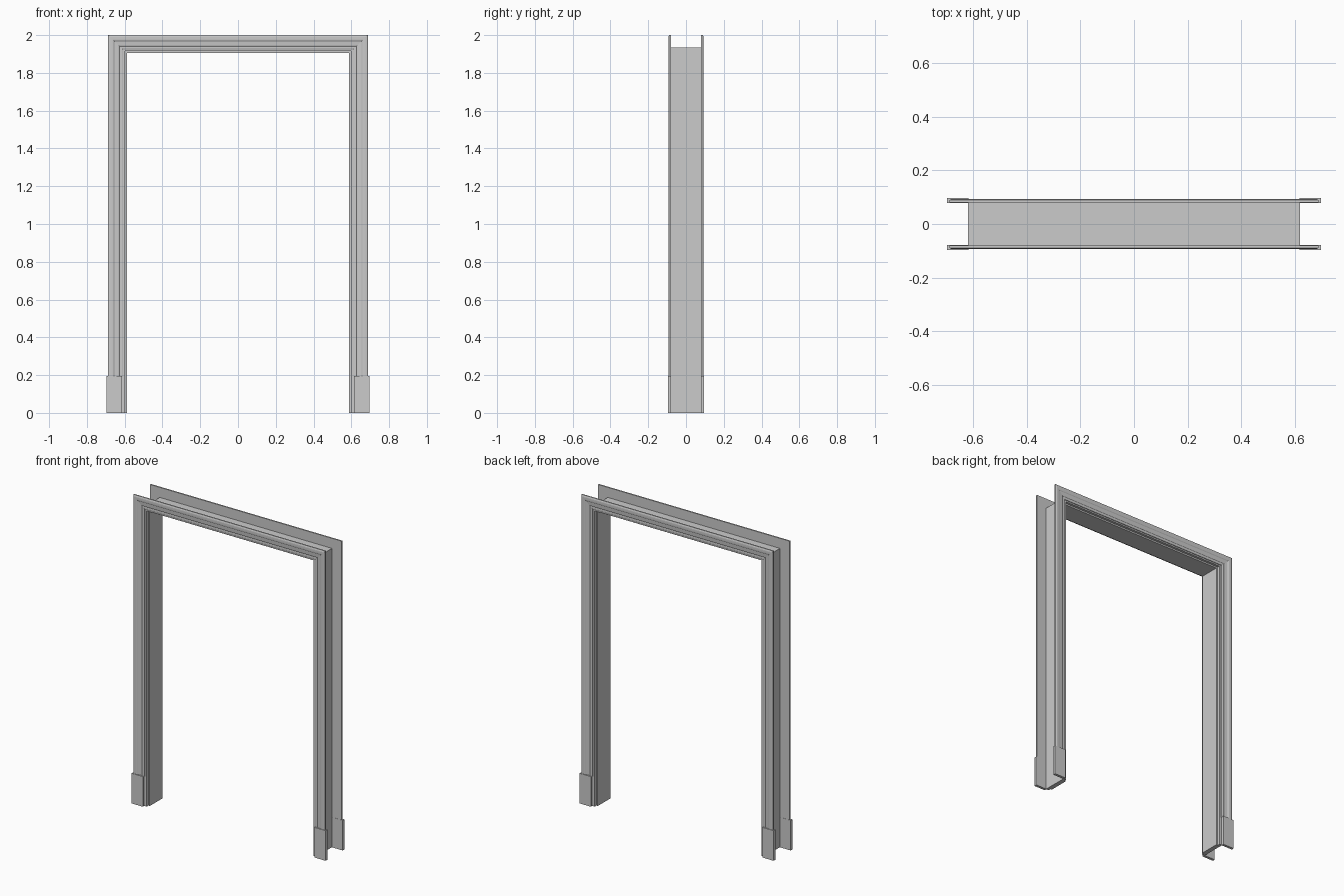
import bpy, bmesh

if "Cube" in bpy.data.objects:
    bpy.data.objects.remove(bpy.data.objects["Cube"])


def sweep(name, profile, rise, foot):
    """Carry a closed (half width, y) profile up, over and down with mitred corners."""
    bm = bmesh.new()
    rings = []
    for side, top in ((-1, False), (-1, True), (1, True), (1, False)):
        rings.append([bm.verts.new((side * d, y, d + rise if top else foot))
                      for d, y in profile])
    n = len(profile)
    for a, b in zip(rings, rings[1:]):
        for i in range(n):
            j = (i + 1) % n
            bm.faces.new((a[i], a[j], b[j], b[i]))
    bm.faces.new(rings[0])
    bm.faces.new(rings[-1])
    return finish(name, bm)


def finish(name, bm):
    bmesh.ops.recalc_face_normals(bm, faces=bm.faces[:])
    mesh = bpy.data.meshes.new(name)
    bm.to_mesh(mesh)
    bm.free()
    obj = bpy.data.objects.new(name, mesh)
    bpy.context.collection.objects.link(obj)
    return obj


def box(name, x0, x1, y0, y1, z0, z1):
    bm = bmesh.new()
    bmesh.ops.create_cube(bm, size=1)
    for v in bm.verts:
        v.co.x = x0 if v.co.x < 0 else x1
        v.co.y = y0 if v.co.y < 0 else y1
        v.co.z = z0 if v.co.z < 0 else z1
    return finish(name, bm)


# jamb lining with the wide door stop worked into its inner face
jamb = [(0.617, -0.081), (0.617, 0.081), (0.597, 0.081), (0.597, 0.065),
        (0.587, 0.065), (0.587, -0.065), (0.597, -0.065), (0.597, -0.081)]
sweep("jamb_and_stop", jamb, 1.318, 0.0)

# stepped casing moulding, thicker towards the outside
casing = [(0.611, 0.080), (0.611, 0.085), (0.615, 0.087), (0.625, 0.087),
          (0.628, 0.085), (0.632, 0.087), (0.654, 0.089), (0.658, 0.092),
          (0.664, 0.093), (0.676, 0.093), (0.682, 0.092), (0.687, 0.089),
          (0.687, 0.080)]
for label, s in (("front", -1), ("back", 1)):
    sweep(label + "_casing", [(d, s * y) for d, y in casing], 1.313, 0.19)
    # plinth blocks at the feet of the casing
    for side, m in (("left", -1), ("right", 1)):
        xs = sorted((m * 0.615, m * 0.695))
        ys = sorted((s * 0.079, s * 0.096))
        box(f"{label}_{side}_plinth", *xs, *ys, 0.0, 0.195)
